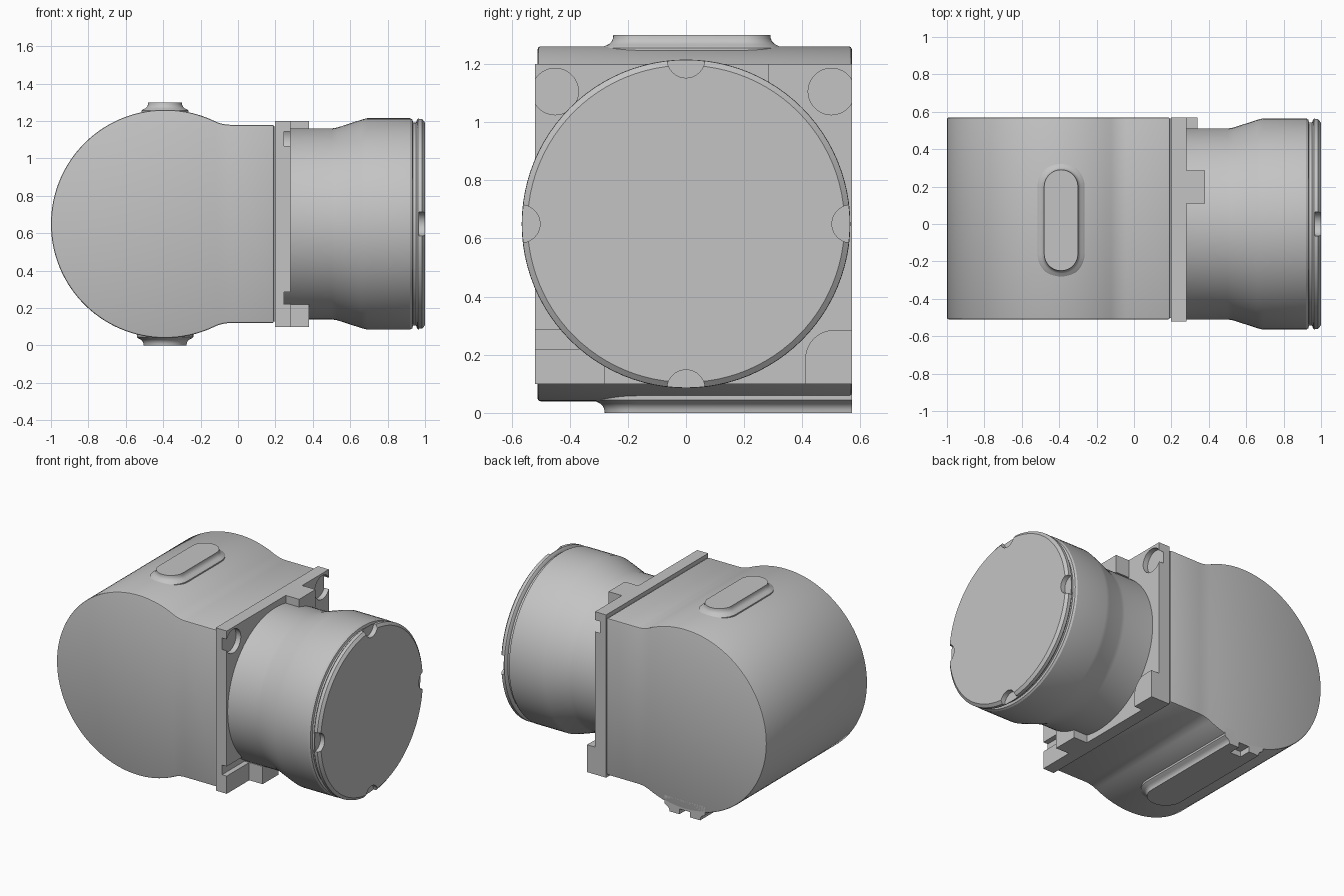
import bpy, bmesh, math
from mathutils import Vector

if "Cube" in bpy.data.objects:
    bpy.data.objects.remove(bpy.data.objects["Cube"])

grey = bpy.data.materials.new("plain_grey")
grey.diffuse_color = (0.55, 0.55, 0.55, 1)
grey.use_nodes = True
grey.node_tree.nodes["Principled BSDF"].inputs["Base Color"].default_value = grey.diffuse_color
CX, CZ = -0.39, 0.65          # axis of the round housing


def finish(name, bm):
    bmesh.ops.recalc_face_normals(bm, faces=bm.faces[:])
    mesh = bpy.data.meshes.new(name)
    bm.to_mesh(mesh)
    bm.free()
    ob = bpy.data.objects.new(name, mesh)
    bpy.context.collection.objects.link(ob)
    mesh.materials.append(grey)
    return ob


def loft(name, loops):
    """Skin a stack of equal-length closed loops and cap both ends."""
    bm = bmesh.new()
    rings = [[bm.verts.new(p) for p in loop] for loop in loops]
    n = len(rings[0])
    for a, b in zip(rings, rings[1:]):
        for i in range(n):
            j = (i + 1) % n
            bm.faces.new((a[i], a[j], b[j], b[i]))
    bm.faces.new(rings[0])
    bm.faces.new(rings[-1])
    return finish(name, bm)


def box(name, x0, x1, y0, y1, z0, z1):
    return loft(name, [[(x0, y0, z), (x1, y0, z), (x1, y1, z), (x0, y1, z)]
                       for z in (z0, z1)])


def lathe(name, profile, y=0.0, z=CZ, n=96):
    """Revolve (x, radius) points about a line parallel to x."""
    return loft(name, [[(x, y + r * math.cos(2 * math.pi * i / n),
                         z + r * math.sin(2 * math.pi * i / n)) for i in range(n)]
                       for x, r in profile])


def activate(ob):
    bpy.ops.object.select_all(action='DESELECT')
    ob.select_set(True)
    bpy.context.view_layer.objects.active = ob


def cut(ob, cutter):
    m = ob.modifiers.new("cut", 'BOOLEAN')
    m.operation, m.solver, m.object = 'DIFFERENCE', 'EXACT', cutter
    activate(ob)
    bpy.ops.object.modifier_apply(modifier=m.name)
    bpy.data.objects.remove(cutter)


def bevel(ob, width, segments=2, angle=50):
    m = ob.modifiers.new("bevel", 'BEVEL')
    m.width, m.segments, m.limit_method = width, segments, 'ANGLE'
    m.angle_limit = math.radians(angle)
    activate(ob)
    bpy.ops.object.modifier_apply(modifier=m.name)


def smooth(ob, angle=30):
    activate(ob)
    bpy.ops.object.shade_smooth_by_angle(angle=math.radians(angle))


# Housing: large round end blending through fillets into a square neck
R, H, F = 0.61, 0.53, 0.20
d = math.sqrt((R + F) ** 2 - (H + F) ** 2)
t = math.acos(d / (R + F))
upper = [(0.192, H)]
for i in range(11):
    a = -math.pi / 2 - (math.pi / 2 - t) * i / 10
    upper.append((CX + d + F * math.cos(a), H + F + F * math.sin(a)))
for i in range(1, 41):
    a = t + (math.pi - t) * i / 40
    upper.append((CX + R * math.cos(a), R * math.sin(a)))
outline = upper + [(x, -h) for x, h in reversed(upper[:-1])]
housing = loft("housing", [[(x, y, CZ + h) for x, h in outline] for y in (-0.51, 0.57)])
bevel(housing, 0.009)
smooth(housing)

# Thin recessed seam between housing and flange
box("seam", 0.18, 0.21, -0.503, 0.563, 0.128, 1.172)

# Square flange with round corner pockets and a stepped lower corner
flange = box("flange", 0.198, 0.28, -0.52, 0.57, 0.10, 1.20)
for y in (-0.45, 0.50):
    cut(flange, lathe("pocket_cutter", [(0.245, 0.08), (0.4, 0.08)], y, 1.105, 48))
cut(flange, box("corner_cutter", 0.245, 0.4, -0.6, -0.28, 0.22, 0.285))
smooth(flange)

# Locating tabs at the top and bottom of the flange
box("top_tab", 0.26, 0.38, 0.11, 0.285, 1.08, 1.20)
box("bottom_tab", 0.26, 0.38, -0.28, -0.11, 0.10, 0.22)

# Corner lug with one rounded shoulder
lug_outline = [(0.57, 0.10), (0.57, 0.285)]
for i in range(13):
    a = math.pi / 2 + math.pi / 2 * i / 12
    lug_outline.append((0.51 + 0.10 * math.cos(a), 0.185 + 0.10 * math.sin(a)))
lug_outline.append((0.41, 0.10))
lug = loft("corner_lug", [[(x, y, z) for y, z in lug_outline] for x in (0.26, 0.34)])
smooth(lug)

# Flared barrel with a groove behind the end rim and four rim notches
barrel = lathe("barrel", [
    (0.24, 0.51), (0.50, 0.51), (0.53, 0.515), (0.66, 0.557), (0.69, 0.565),
    (0.92, 0.565), (0.932, 0.558), (0.936, 0.543), (0.952, 0.543), (0.957, 0.558),
    (0.963, 0.564), (0.985, 0.564), (1.0, 0.545)])
for k in range(4):
    a = k * math.pi / 2
    cut(barrel, lathe("notch_cutter", [(0.968, 0.065), (1.1, 0.065)],
                      0.567 * math.cos(a), CZ + 0.567 * math.sin(a), 40))
smooth(barrel)


def pad_loop(r, y0, y1, z, flat_back, n=20):
    """Slot outline with a round front end and a round or flat back end."""
    pts = [(CX + r * math.cos(math.pi + math.pi * i / n),
            y0 + r * math.sin(math.pi + math.pi * i / n), z) for i in range(n + 1)]
    if flat_back:
        return pts + [(CX + r, y1, z), (CX - r, y1, z)]
    return pts + [(CX + r * math.cos(math.pi * i / n),
                   y1 + r * math.sin(math.pi * i / n), z) for i in range(n + 1)]


# Raised pads: concave skirt flaring into the housing
skirt = [(0.0, 0.0), (0.001, 0.012), (0.006, 0.023), (0.015, 0.032),
         (0.028, 0.038), (0.036, 0.045), (0.036, 0.10)]
top_pad = loft("top_pad", [pad_loop(0.09 + o, -0.16, 0.20, 1.30 - dz, False)
                           for o, dz in skirt])
smooth(top_pad)
bottom_pad = loft("bottom_pad", [pad_loop(0.115 + o, -0.165, 0.57, dz, True)
                                 for o, dz in skirt])
# Small open slot at the back end of the bottom pad
cut(bottom_pad, box("slot_cutter", CX - 0.04, CX + 0.04, 0.49, 0.7, -0.1, 0.036))
smooth(bottom_pad)
